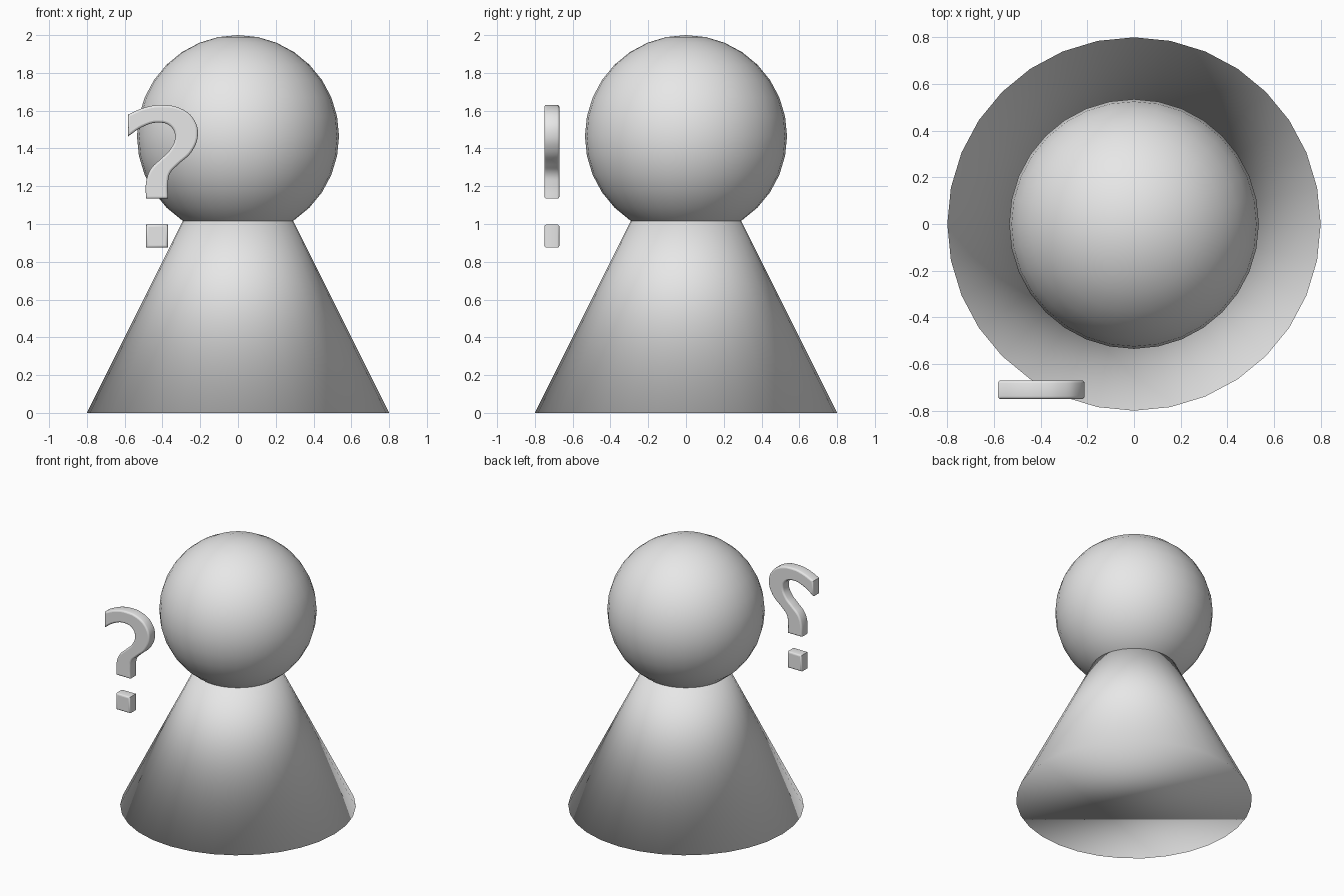
import bpy
import math

cube = bpy.data.objects.get("Cube")
if cube:
    bpy.data.objects.remove(cube, do_unlink=True)

GREY = (0.8, 0.8, 0.8, 1.0)
grey = bpy.data.materials.new("light_grey")
grey.use_nodes = True
grey.diffuse_color = GREY
grey.node_tree.nodes["Principled BSDF"].inputs["Base Color"].default_value = GREY


def finish(name):
    obj = bpy.context.object
    obj.name = obj.data.name = name
    obj.data.materials.clear()
    obj.data.materials.append(grey)
    return obj


def bevelled_plate(name, outline, bevel=0.012, thickness=0.08):
    """Upright plate from (x, z, is_corner) points, with rounded rims."""
    curve = bpy.data.curves.new(name, "CURVE")
    curve.dimensions = "2D"
    curve.fill_mode = "BOTH"
    curve.resolution_u = 5
    curve.extrude = thickness / 2 - bevel
    curve.bevel_depth = bevel
    curve.bevel_resolution = 2
    curve.offset = -bevel
    spline = curve.splines.new("BEZIER")
    spline.bezier_points.add(len(outline) - 1)
    spline.use_cyclic_u = True
    for point, (x, z, corner) in zip(spline.bezier_points, outline):
        point.co = (x, z, 0)
        kind = "VECTOR" if corner else "AUTO"
        point.handle_left_type = point.handle_right_type = kind
    obj = bpy.data.objects.new(name, curve)
    bpy.context.collection.objects.link(obj)
    obj.rotation_euler.x = math.pi / 2
    obj.location.y = -0.71
    bpy.ops.object.select_all(action="DESELECT")
    obj.select_set(True)
    bpy.context.view_layer.objects.active = obj
    bpy.ops.object.convert(target="MESH")
    finish(name)
    bpy.ops.object.shade_smooth_by_angle(angle=math.radians(35))


# Body: a cone whose tip is buried in the head
bpy.ops.mesh.primitive_cone_add(vertices=32, radius1=0.8, depth=1.6,
                                location=(0, 0, 0.8))
finish("body")
bpy.ops.object.shade_smooth()

# Head
bpy.ops.mesh.primitive_uv_sphere_add(segments=32, ring_count=16, radius=0.535,
                                     location=(0, 0, 1.465))
finish("head")
bpy.ops.object.shade_smooth()

# Question mark hook: outer edge down to the stem, then back up the inner edge
hook = [
    (-0.583, 1.579, True), (-0.493, 1.617, False), (-0.405, 1.63, False),
    (-0.307, 1.613, False), (-0.240, 1.563, False), (-0.212, 1.48, False),
    (-0.245, 1.383, False), (-0.318, 1.314, False), (-0.360, 1.268, False),
    (-0.371, 1.21, False), (-0.371, 1.134, True), (-0.487, 1.134, True),
    (-0.487, 1.22, False), (-0.463, 1.29, False), (-0.413, 1.341, False),
    (-0.358, 1.396, False), (-0.333, 1.465, False), (-0.358, 1.518, False),
    (-0.418, 1.537, False), (-0.50, 1.517, False), (-0.583, 1.463, True),
]
bevelled_plate("question_mark_hook", hook)

# Question mark dot
left, right, low, high = -0.487, -0.371, 0.875, 0.997
bevelled_plate("question_mark_dot", [
    (left, high, True), (right, high, True), (right, low, True), (left, low, True)])
